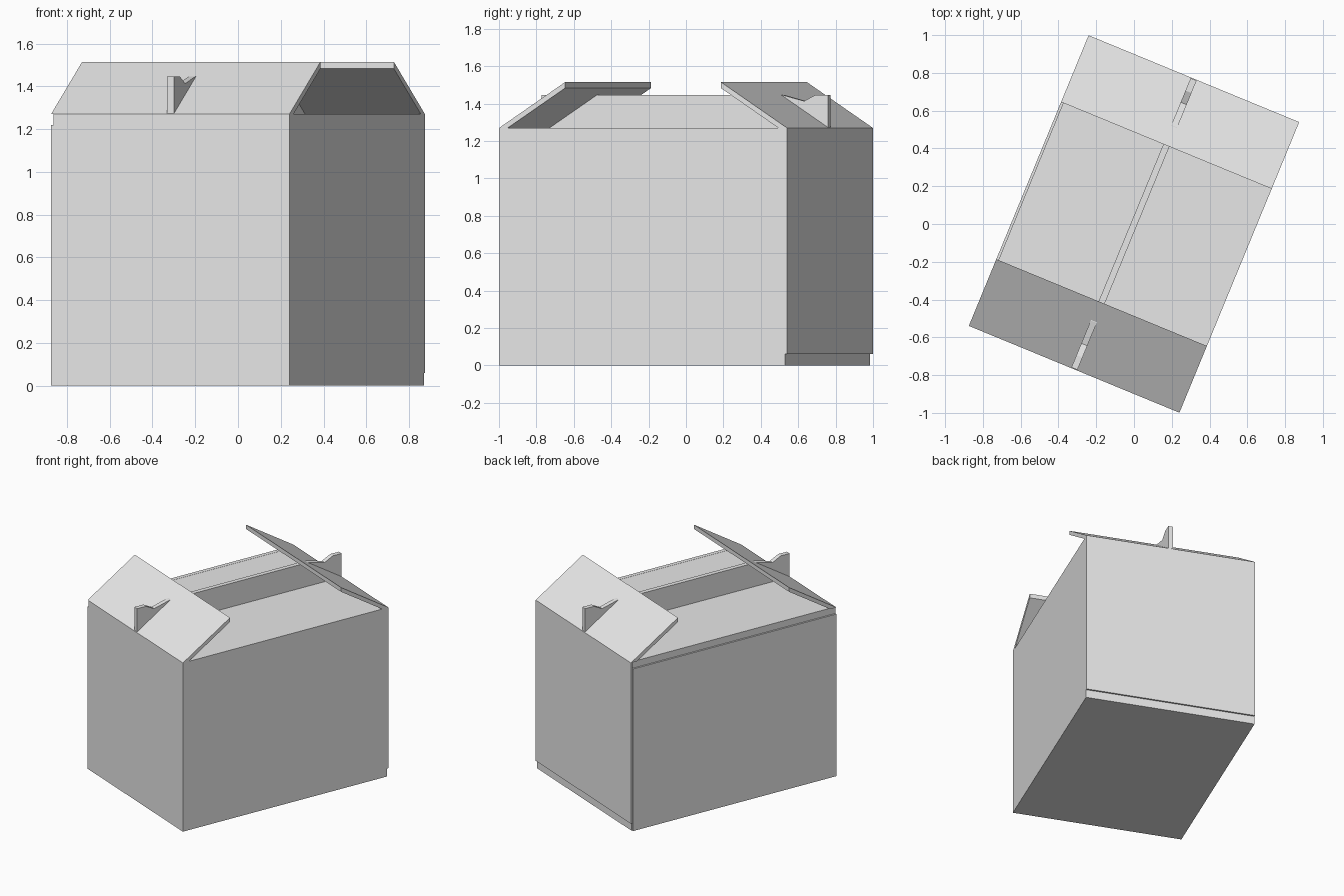
import bpy, bmesh, math

if "Cube" in bpy.data.objects:
    bpy.data.objects.remove(bpy.data.objects["Cube"])

# Overall sizes in the carton's own frame (x = width, y = length)
HX, HY, H = 0.603, 0.832, 1.27
T = 0.03          # card thickness
STEP = 0.012      # overlap offset of glued panels
TURN = math.radians(-22.4)

card = bpy.data.materials.new("grey card")
card.diffuse_color = (0.8, 0.8, 0.8, 1)
card.use_nodes = True
card.node_tree.nodes["Principled BSDF"].inputs["Base Color"].default_value = card.diffuse_color


def extrude(name, profile, x0, x1):
    """Closed (y, z) profile extruded along x."""
    bm = bmesh.new()
    a = [bm.verts.new((x0, y, z)) for y, z in profile]
    b = [bm.verts.new((x1, y, z)) for y, z in profile]
    bm.faces.new(a)
    bm.faces.new(b[::-1])
    n = len(a)
    for i in range(n):
        j = (i + 1) % n
        bm.faces.new((a[i], b[i], b[j], a[j]))
    bmesh.ops.recalc_face_normals(bm, faces=bm.faces)
    me = bpy.data.meshes.new(name)
    bm.to_mesh(me)
    bm.free()
    me.materials.append(card)
    ob = bpy.data.objects.new(name, me)
    ob.rotation_euler.z = TURN
    bpy.context.collection.objects.link(ob)
    return ob


def panel(name, x0, x1, y0, y1, z0, z1):
    return extrude(name, [(y0, z0), (y1, z0), (y1, z1), (y0, z1)], x0, x1)


# Base and walls
ix, iy = -HX + STEP, HY - STEP
panel("base", ix + T, HX - T, -HY + T, iy - T, 0, T)
panel("front_wall", ix, HX, -HY, -HY + T, 0, H)
panel("right_wall", HX - T, HX, -HY + T, iy, 0, H)
panel("left_wall", ix, ix + T, -HY + T, iy, 0, H)
panel("back_wall", ix + T, HX - T, iy - T, iy, 0, H)

# Overlapping outer panels
panel("left_outer_panel", -HX, ix, -HY, iy - 0.005, 0, H - 0.05)
panel("back_outer_panel", -HX, HX, iy, HY, 0.06, H)

# Flat lid halves either side of the handle
G = 0.017
panel("left_lid", ix + T, -G, -HY + T, iy - T, H - T, H - 0.001)
panel("right_lid", G, HX - T, -HY + T, iy - T, H - T, H - 0.001)

# Upright handle with notched ends that poke through the flaps
top = 1.447
end = [(HY - 0.004, H - T), (HY - 0.004, top), (0.757, top), (0.69, 1.413), (0.56, top)]
extrude("handle", end + [(-y, z) for y, z in end[::-1]], -G, G)

# Raised end flaps
flap = [(HY, H), (0.45, 1.515), (0.45, 1.483), (HY - 0.05, H)]
for name, s in (("front_flap", -1), ("back_flap", 1)):
    extrude(name, [(s * y, z) for y, z in flap], -HX, HX)
